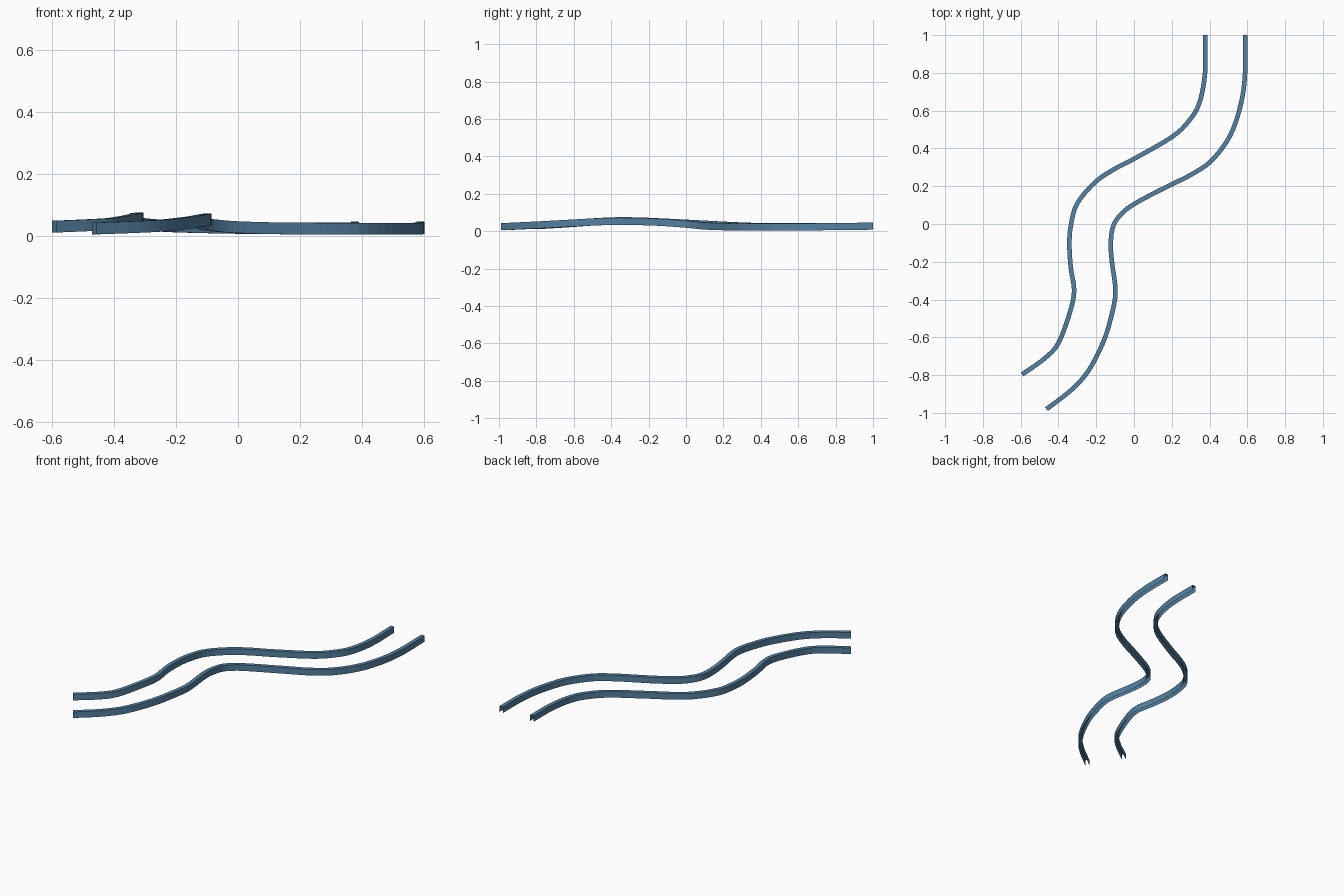
import bpy, bmesh
from mathutils import Vector

if "Cube" in bpy.data.objects:
    bpy.data.objects.remove(bpy.data.objects["Cube"])

HALF_W, HALF_H = 0.012, 0.019
STEPS = 4

mat = bpy.data.materials.new("blue_metal")
mat.diffuse_color = (0.09, 0.22, 0.36, 1)
mat.use_nodes = True
mat.node_tree.nodes["Principled BSDF"].inputs["Base Color"].default_value = mat.diffuse_color


def smooth_path(pts):
    """Catmull-Rom curve through the control points."""
    p = [Vector(q) for q in pts]
    p = [2 * p[0] - p[1]] + p + [2 * p[-1] - p[-2]]
    out = []
    for a, b, c, d in zip(p, p[1:], p[2:], p[3:]):
        for i in range(STEPS):
            t = i / STEPS
            out.append(0.5 * (2 * b + (c - a) * t + (2 * a - 5 * b + 4 * c - d) * t * t
                              + (3 * b - a - 3 * c + d) * t ** 3))
    return out + [p[-2]]


def rail(name, pts):
    """Sweep a channel section, open at the bottom, along the path."""
    path = smooth_path(pts)
    bm = bmesh.new()
    rings = []
    for i, p in enumerate(path):
        t = path[min(i + 1, len(path) - 1)] - path[max(i - 1, 0)]
        side = Vector((t.y, -t.x, 0)).normalized() * HALF_W
        up = Vector((0, 0, HALF_H))
        rings.append([bm.verts.new(v) for v in
                      (p - side - up, p - side + up, p + side + up, p + side - up)])
    for r, s in zip(rings, rings[1:]):
        for k in range(3):
            bm.faces.new((r[k], s[k], s[k + 1], r[k + 1]))
    bm.normal_update()
    # Top face must point up
    if sum(f.normal.z for f in bm.faces) < 0:
        bmesh.ops.reverse_faces(bm, faces=bm.faces[:])
    me = bpy.data.meshes.new(name)
    bm.to_mesh(me)
    bm.free()
    me.materials.append(mat)
    bpy.context.collection.objects.link(bpy.data.objects.new(name, me))


# Left winding rail
rail("left_rail", [
    (0.376, 1, 0.027), (0.376, 0.8, 0.025), (0.346, 0.64, 0.024), (0.29, 0.545, 0.024),
    (0.2, 0.46, 0.024), (0, 0.345, 0.026), (-0.105, 0.29, 0.028), (-0.205, 0.222, 0.031),
    (-0.3, 0.11, 0.037), (-0.333, 0, 0.043), (-0.342, -0.1, 0.048), (-0.335, -0.23, 0.054),
    (-0.317, -0.35, 0.056), (-0.337, -0.46, 0.052), (-0.4, -0.63, 0.04),
    (-0.475, -0.713, 0.035), (-0.593, -0.797, 0.03)])

# Right winding rail
rail("right_rail", [
    (0.588, 1, 0.027), (0.588, 0.8, 0.025), (0.567, 0.64, 0.023), (0.51, 0.47, 0.023),
    (0.41, 0.335, 0.023), (0.3, 0.26, 0.023), (0.2, 0.21, 0.024), (0.1, 0.16, 0.025),
    (0, 0.105, 0.028), (-0.06, 0.06, 0.032), (-0.108, -0.005, 0.038), (-0.123, -0.1, 0.045),
    (-0.117, -0.2, 0.05), (-0.098, -0.36, 0.053), (-0.123, -0.5, 0.049),
    (-0.165, -0.63, 0.042), (-0.24, -0.775, 0.034), (-0.33, -0.877, 0.029),
    (-0.463, -0.98, 0.024)])
